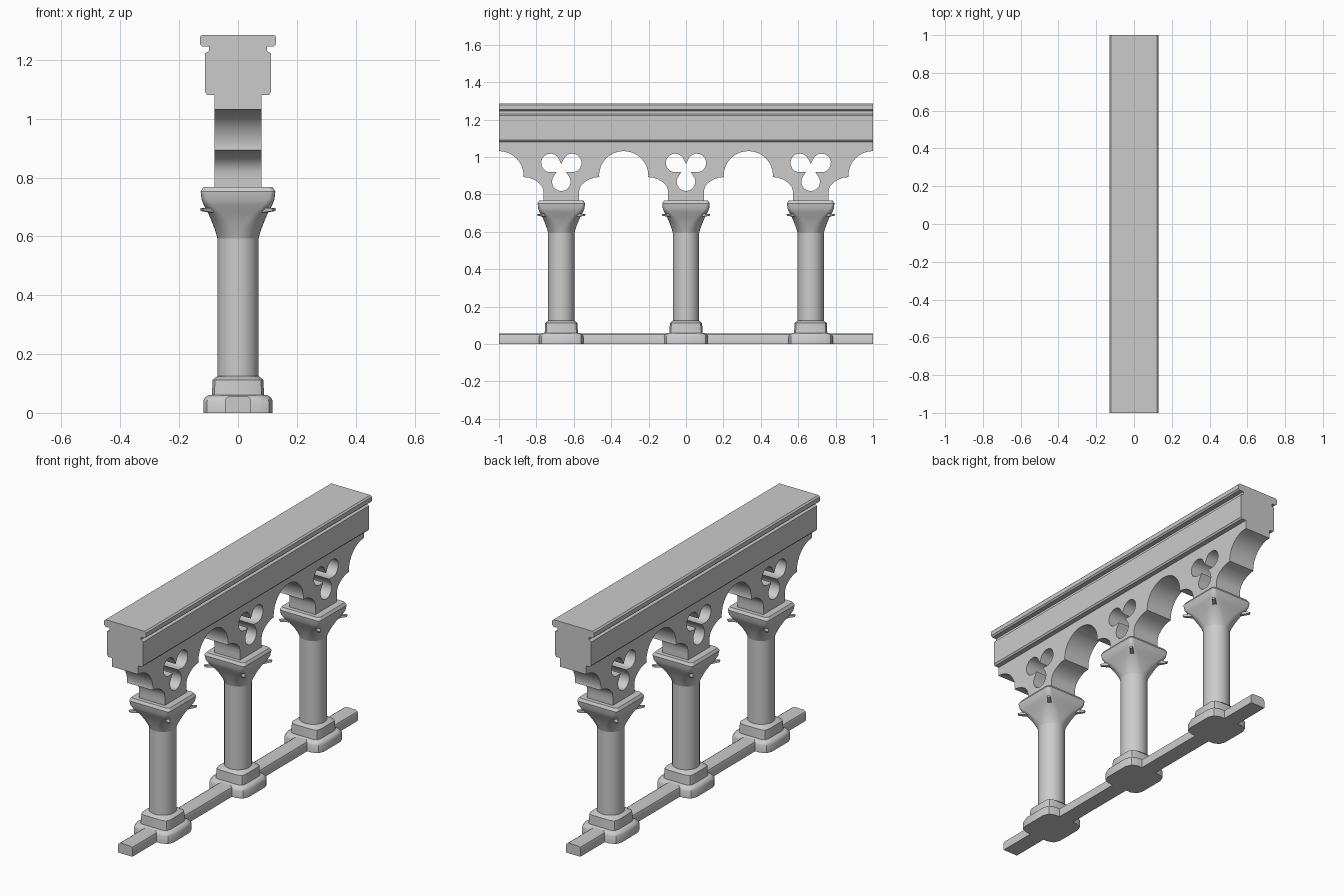
import bpy, bmesh, math
from mathutils import Matrix, Vector

if "Cube" in bpy.data.objects:
    bpy.data.objects.remove(bpy.data.objects["Cube"])

COLUMNS = (-2 / 3, 0, 2 / 3)


def finish(name, bm, angle=35):
    bmesh.ops.recalc_face_normals(bm, faces=bm.faces)
    me = bpy.data.meshes.new(name)
    bm.to_mesh(me)
    bm.free()
    ob = bpy.data.objects.new(name, me)
    bpy.context.collection.objects.link(ob)
    bpy.ops.object.select_all(action='DESELECT')
    bpy.context.view_layer.objects.active = ob
    ob.select_set(True)
    bpy.ops.object.shade_smooth_by_angle(angle=math.radians(angle))
    return ob


def rounded_square(w, r, segs):
    """Square of half-width w with corner radius r (r == w gives a circle)."""
    pts = []
    for q in range(4):
        mid = math.pi / 4 + q * math.pi / 2
        cx = math.copysign(w - r, math.cos(mid))
        cy = math.copysign(w - r, math.sin(mid))
        for i in range(segs + 1):
            a = q * math.pi / 2 + i / segs * math.pi / 2
            pts.append((cx + r * math.cos(a), cy + r * math.sin(a)))
    return pts


def loft(name, y, rings, segs):
    """Skin a stack of (z, half-width, corner radius) rings, with end caps."""
    bm = bmesh.new()
    loops = [[bm.verts.new((px, py + y, z)) for px, py in rounded_square(w, r, segs)]
             for z, w, r in rings]
    n = len(loops[0])
    for a, b in zip(loops, loops[1:]):
        for i in range(n):
            j = (i + 1) % n
            bm.faces.new((a[i], a[j], b[j], b[i]))
    bm.faces.new(loops[0][::-1])
    bm.faces.new(loops[-1])
    bmesh.ops.remove_doubles(bm, verts=bm.verts, dist=1e-5)
    return finish(name, bm)


def extrude_along_y(name, half):
    """Mirror a half profile (x, z) and sweep it over the full length."""
    prof = half + [(-x, z) for x, z in reversed(half)]
    bm = bmesh.new()
    face = bm.faces.new([bm.verts.new((x, -1, z)) for x, z in prof])
    ext = bmesh.ops.extrude_face_region(bm, geom=[face], use_keep_orig=True)
    bmesh.ops.translate(bm, vec=(0, 2, 0),
                        verts=[v for v in ext['geom'] if isinstance(v, bmesh.types.BMVert)])
    return finish(name, bm, 25)


# moulded top beam
extrude_along_y("top_beam", [(0.08, 1.075), (0.08, 1.08), (0.105, 1.081), (0.112, 1.09),
                             (0.112, 1.222), (0.098, 1.23), (0.098, 1.245), (0.122, 1.246),
                             (0.13, 1.254), (0.13, 1.277), (0.122, 1.285)])
# low sill between the bases
extrude_along_y("floor_sill", [(0.045, 0), (0.045, 0.04), (0.041, 0.05), (0.03, 0.057)])


def arc(cy, cz, r, a0, a1, n):
    return [(cy + r * math.cos(math.radians(a0 + (a1 - a0) * i / n)),
             cz + r * math.sin(math.radians(a0 + (a1 - a0) * i / n))) for i in range(n + 1)]


# tracery outline: cusped arches running between the column heads
right = arc(0, 0.90, 0.132, 90, 0, 8) + arc(0.13, 0.765, 0.128, 90, 0, 7)
right = right[:9] + [(min(y, 0.238), z) for y, z in right[9:]]
left = [(-y, z) for y, z in reversed(right)]
outline = [(-1, 1.08)]
for k in range(4):
    c = -1 + k * 2 / 3
    half = (left if k > 0 else []) + (right[1:] if k == 0 else right[1:] if k < 3 else [])
    if k == 0:
        half = right
    outline += [(c + y, z) for y, z in half]
outline.append((1, 1.08))


def trefoil(y0, z0=0.935):
    pts = []
    for d in (30, 150, 270):
        a = math.radians(d)
        pts += arc(y0 + 0.067 * math.cos(a), z0 + 0.067 * math.sin(a), 0.05,
                   d - 130, d + 130, 12)
        b = math.radians(d + 60)
        pts.append((y0 + 0.028 * math.cos(b), z0 + 0.028 * math.sin(b)))
    return pts


# pierced tracery panel, filled with its three trefoil openings
cu = bpy.data.curves.new("tracery_outline", 'CURVE')
cu.dimensions = '2D'
cu.fill_mode = 'BOTH'
cu.extrude = 0.08
for pts in [outline] + [trefoil(y) for y in COLUMNS]:
    sp = cu.splines.new('POLY')
    sp.points.add(len(pts) - 1)
    for p, (y, z) in zip(sp.points, pts):
        p.co = (y, z, 0, 1)
    sp.use_cyclic_u = True
tmp = bpy.data.objects.new("tracery_outline", cu)
bpy.context.collection.objects.link(tmp)
bpy.context.view_layer.update()
bm = bmesh.new()
bm.from_mesh(tmp.to_mesh())
tmp.to_mesh_clear()
bpy.data.objects.remove(tmp)
bm.transform(Matrix(((0, 0, 1, 0), (1, 0, 0, 0), (0, 1, 0, 0), (0, 0, 0, 1))))
bmesh.ops.remove_doubles(bm, verts=bm.verts, dist=1e-5)
finish("tracery_panel", bm)

for y in COLUMNS:
    # stepped base with cut corners
    loft("plinth", y, [(0, 0.118, 0.045), (0.04, 0.118, 0.045), (0.053, 0.112, 0.045),
                       (0.06, 0.1, 0.045)], 2)
    loft("base_block", y, [(0.058, 0.089, 0.028), (0.112, 0.086, 0.028), (0.126, 0.07, 0.05)], 2)
    loft("shaft", y, [(0.11, 0.07, 0.07), (0.6, 0.07, 0.07)], 8)
    # capital flaring from round to square
    loft("capital", y, [(0.593, 0.07, 0.07), (0.615, 0.076, 0.068), (0.65, 0.089, 0.06),
                        (0.68, 0.102, 0.045), (0.705, 0.116, 0.03), (0.725, 0.124, 0.022),
                        (0.752, 0.127, 0.018), (0.767, 0.118, 0.018)], 8)
    # little pointed leaves below the four capital corners
    bm = bmesh.new()
    for q in range(4):
        a = math.pi / 4 + q * math.pi / 2
        out, side = Vector((math.cos(a), math.sin(a), 0)), Vector((-math.sin(a), math.cos(a), 0))
        def at(r, s, z):
            return bm.verts.new(out * r + side * s + Vector((0, y, z)))
        lo = [at(0.10, -0.013, 0.678), at(0.10, 0.013, 0.678), at(0.172, 0.007, 0.686), at(0.172, -0.007, 0.686)]
        hi = [at(0.10, -0.013, 0.7), at(0.10, 0.013, 0.7), at(0.176, 0.007, 0.695), at(0.176, -0.007, 0.695)]
        bm.faces.new(lo)
        bm.faces.new(hi)
        for i in range(4):
            j = (i + 1) % 4
            bm.faces.new((lo[i], lo[j], hi[j], hi[i]))
    finish("capital_leaves", bm)
